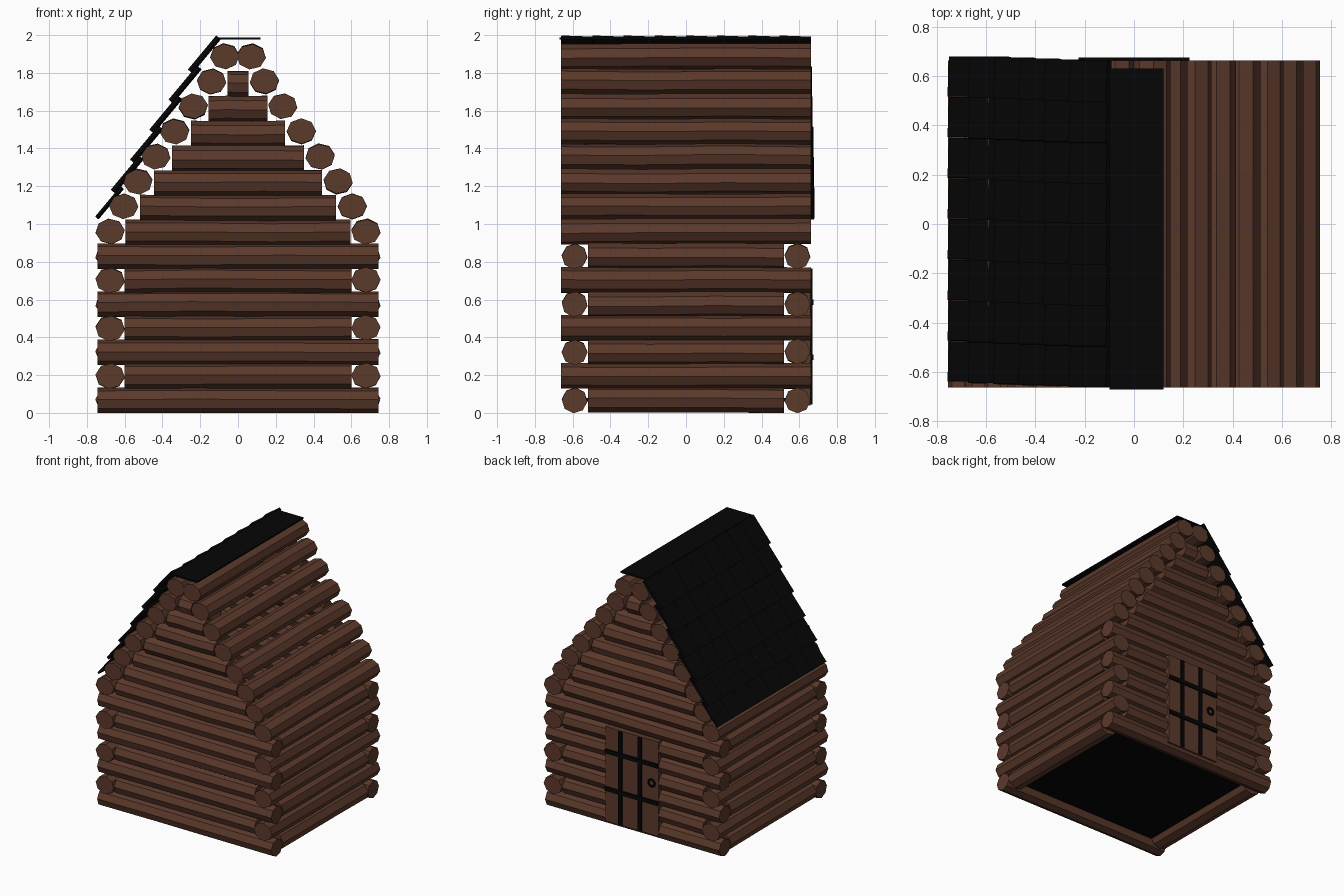
import bpy, bmesh, math, random
from mathutils import Matrix, Vector

random.seed(4)
if "Cube" in bpy.data.objects:
    bpy.data.objects.remove(bpy.data.objects["Cube"], do_unlink=True)


def make_material(name, rgb):
    mat = bpy.data.materials.new(name)
    mat.use_nodes = True
    mat.diffuse_color = (*rgb, 1)
    mat.node_tree.nodes["Principled BSDF"].inputs["Base Color"].default_value = (*rgb, 1)
    return mat


WOOD = make_material("brown_wood", (0.105, 0.041, 0.024))
BLACK = make_material("black_slate", (0.0018, 0.0018, 0.0018))


def finish(name, bm, mat):
    bmesh.ops.recalc_face_normals(bm, faces=bm.faces)
    mesh = bpy.data.meshes.new(name)
    bm.to_mesh(mesh)
    bm.free()
    mesh.materials.append(mat)
    obj = bpy.data.objects.new(name, mesh)
    bpy.context.collection.objects.link(obj)
    return obj


def add_box(bm, center, size, turn=Matrix()):
    bmesh.ops.create_cube(bm, size=1, matrix=Matrix.Translation(center) @ turn
                          @ Matrix.Diagonal((*size, 1)))


def log(name, along, center, half, wide, high=0.066):
    """Eight-sided log, slightly uneven along its length."""
    bm = bmesh.new()
    spin = random.uniform(-0.15, 0.15)
    rings = []
    for t in (-1, -0.35, 0.3, 1):
        wobble = random.uniform(-0.003, 0.003)
        ring = []
        for i in range(8):
            a = spin + i * math.tau / 8
            side = wide * math.cos(a) * 1.02
            up = high * math.sin(a) * 1.02 + wobble
            offset = (t * half, side, up) if along == "x" else (side, t * half, up)
            ring.append(bm.verts.new(Vector(center) + Vector(offset)))
        rings.append(ring)
    for a, b in zip(rings, rings[1:]):
        for i in range(8):
            j = (i + 1) % 8
            bm.faces.new((a[i], a[j], b[j], b[i]))
    bm.faces.new(rings[0])
    bm.faces.new(rings[-1])
    return finish(name, bm, WOOD)


STEP = 0.127
WALL_X, WALL_Y = 0.677, 0.59

# Square walls: courses alternate between long logs and fitted logs
for k in range(7):
    z = 0.068 + STEP * k
    front_half, side_half = (0.745, 0.52) if k % 2 == 0 else (0.6, 0.663)
    for s, end, side in ((-1, "front", "right"), (1, "back", "left")):
        log(f"{end}_wall_log_{k}", "x", (0, s * WALL_Y, z), front_half, 0.067)
        log(f"{side}_wall_log_{k}", "y", (s * WALL_X, 0, z), side_half, 0.076)

# Gables and the stepped roof logs
roof_x = (0.677, 0.605, 0.53, 0.435, 0.335, 0.237, 0.14, 0.07)
gable_half = (0.595, 0.52, 0.445, 0.35, 0.25, 0.155, 0.055)
for k, x in enumerate(roof_x):
    z = 0.96 + 0.1325 * k
    for s, side in ((-1, "right"), (1, "left")):
        log(f"{side}_roof_log_{k}", "y", (s * x, 0, z), 0.663, 0.076)
for k, half in enumerate(gable_half):
    for s, end in ((-1, "front"), (1, "back")):
        log(f"{end}_gable_log_{k}", "x", (0, s * WALL_Y, 0.955 + 0.131 * k), half, 0.067)

# Shingles covering one slope, overlapping down and sideways
bm = bmesh.new()
pitch = math.atan2(0.18, 0.15)
down = Vector((-math.cos(pitch), 0, -math.sin(pitch)))
for row in range(6):
    top = Vector((-0.103 - 0.102 * row, 0, 1.988 - 0.159 * row))
    length, width, thick = (0.235, 0.168, 0.022) if row < 5 else (0.21, 0.162, 0.014)
    for col in range(8):
        across = -0.577 + 0.165 * col + 0.004 * row
        center = top + down * length / 2 + Vector((0, across, 0))
        turn = Matrix.Rotation(-pitch, 4, "Y") @ Matrix.Rotation(-0.06, 4, "X")
        add_box(bm, center, (length, width, thick), turn)
finish("roof_shingles", bm, BLACK)

# Ridge cap
bm = bmesh.new()
add_box(bm, (0.01, -0.02, 1.982), (0.22, 1.3, 0.012))
finish("ridge_cap", bm, BLACK)

# Floor
bm = bmesh.new()
add_box(bm, (0, 0, 0.07), (1.24, 1.1, 0.02))
finish("floor", bm, BLACK)

# Door in the back wall, with straps and a ring handle
bm = bmesh.new()
add_box(bm, (0, 0.63, 0.405), (0.45, 0.06, 0.73))
finish("door", bm, WOOD)

bm = bmesh.new()
for x in (0.097, -0.07):
    add_box(bm, (x, 0.662, 0.405), (0.03, 0.014, 0.72))
for z in (0.295, 0.585):
    add_box(bm, (0, 0.664, z), (0.45, 0.02, 0.03))
finish("door_straps", bm, BLACK)

bpy.ops.mesh.primitive_torus_add(major_segments=12, minor_segments=6, major_radius=0.026,
                                 minor_radius=0.009, location=(-0.168, 0.661, 0.44),
                                 rotation=(math.pi / 2, 0, 0))
handle = bpy.context.object
handle.name = "door_handle"
handle.data.materials.append(BLACK)
